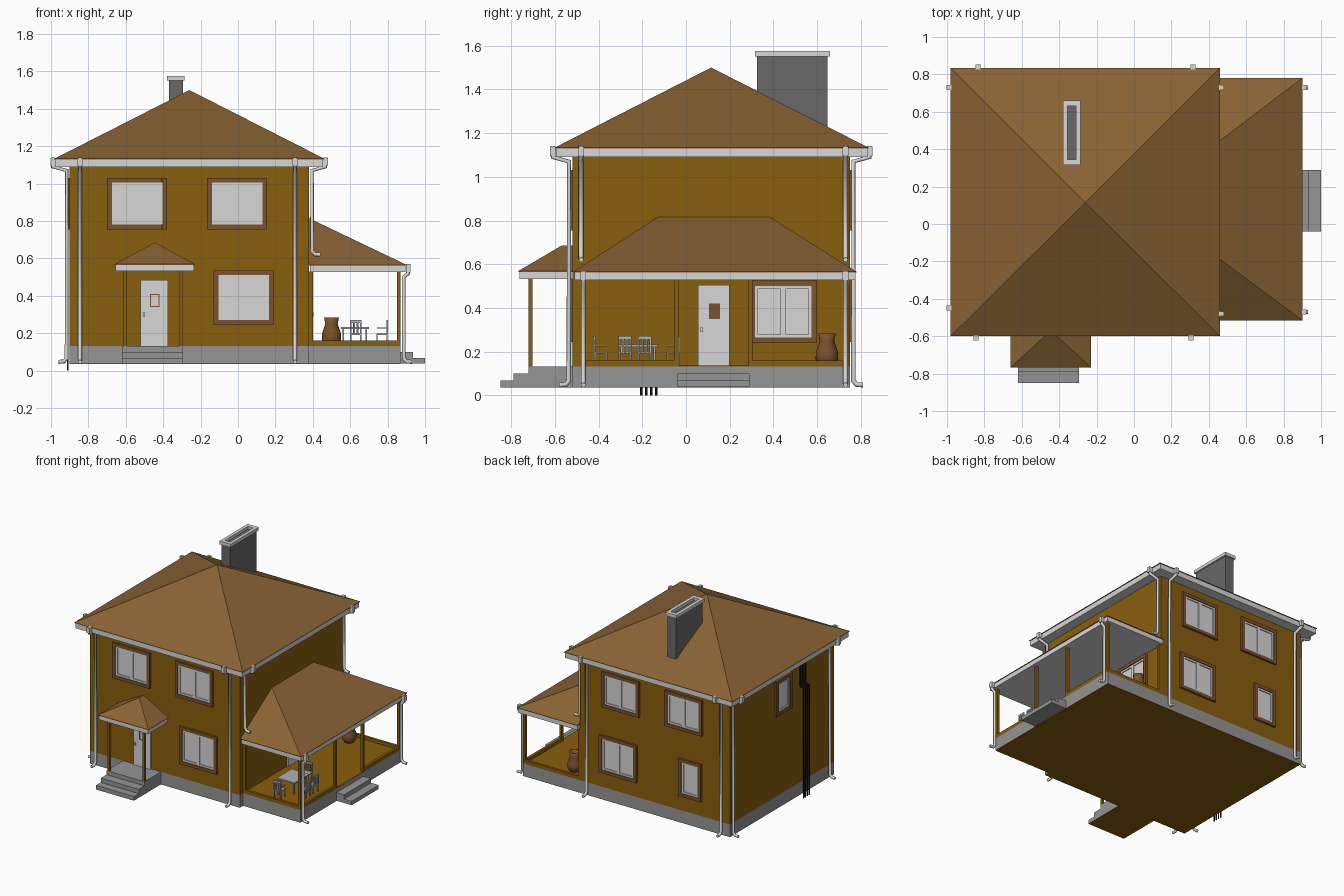
import bpy, bmesh, math
from mathutils import Vector, Matrix

if "Cube" in bpy.data.objects:
    bpy.data.objects.remove(bpy.data.objects["Cube"])


def material(name, r, g, b):
    m = bpy.data.materials.new(name)
    m.use_nodes = True
    m.diffuse_color = (r, g, b, 1)
    m.node_tree.nodes["Principled BSDF"].inputs["Base Color"].default_value = (r, g, b, 1)
    return m


OCHRE = material("ochre wall", 0.25, 0.112, 0.004)
ROOF = material("brown roof", 0.25, 0.125, 0.034)
TRIM = material("brown trim", 0.2, 0.088, 0.026)
LIGHT = material("light grey", 0.68, 0.68, 0.68)
STONE = material("stone grey", 0.3, 0.3, 0.3)
DARK = material("dark grey", 0.14, 0.14, 0.14)
BLACK = material("black", 0.01, 0.01, 0.01)
CHAIR = material("furniture grey", 0.42, 0.45, 0.48)


def finish(name, bm, mat):
    bmesh.ops.recalc_face_normals(bm, faces=bm.faces)
    me = bpy.data.meshes.new(name)
    bm.to_mesh(me)
    bm.free()
    me.materials.append(mat)
    ob = bpy.data.objects.new(name, me)
    bpy.context.collection.objects.link(ob)
    return ob


def boxes(name, mat, *specs):
    """One object from boxes given as (x0, x1, y0, y1, z0, z1)."""
    bm = bmesh.new()
    for s in specs:
        lo, hi = Vector(s[0::2]), Vector(s[1::2])
        size = Matrix.Diagonal((*(hi - lo), 1))
        bmesh.ops.create_cube(bm, size=1, matrix=Matrix.Translation((lo + hi) / 2) @ size)
    return finish(name, bm, mat)


def hull(name, mat, points):
    bm = bmesh.new()
    for p in points:
        bm.verts.new(p)
    bmesh.ops.convex_hull(bm, input=bm.verts)
    bmesh.ops.dissolve_limit(bm, angle_limit=0.01, verts=bm.verts, edges=bm.edges)
    return finish(name, bm, mat)


# House outline
X0, X1, Y0, Y1 = -0.90, 0.38, -0.52, 0.75
BASE, FLOOR, EAVE = 0.037, 0.132, 1.13
PX, PY0 = 0.87, -0.48

# Foundation, underside, walls
boxes("underside", OCHRE, (X0, PX, PY0, Y1, BASE - 0.002, BASE), (X0, X1, Y0, PY0, BASE - 0.002, BASE),
      (-0.62, -0.295, -0.85, Y0, BASE - 0.002, BASE))
boxes("foundation", STONE, (X0, X1, Y0, Y1, BASE, FLOOR), (X1, PX, PY0, Y1, BASE, FLOOR))
boxes("walls", OCHRE, (X0, X1, Y0, Y1, FLOOR, 1.095))
boxes("front_steps", STONE, (-0.62, -0.295, -0.72, Y0, BASE, FLOOR),
      (-0.62, -0.295, -0.79, -0.72, BASE, 0.1), (-0.62, -0.295, -0.85, -0.79, BASE, 0.067))
boxes("terrace_steps", STONE, (PX, 0.935, -0.04, 0.29, BASE, 0.1),
      (0.935, 1.0, -0.04, 0.29, BASE, 0.067))


# Roofs with their fascia slabs
def roof(name, x0, x1, y0, y1, z, thick, ridge):
    boxes(name + "_fascia", LIGHT, (x0 + .005, x1 - .005, y0 + .005, y1 - .005, z - thick, z))
    eaves = [(x, y, zz) for x in (x0, x1) for y in (y0, y1) for zz in (z, z + 0.004)]
    hull(name, ROOF, eaves + ridge)


roof("main_roof", -0.98, 0.46, -0.60, 0.835, EAVE, 0.04, [(-0.26, 0.115, 1.50)])
roof("terrace_roof", X1, 0.90, -0.515, 0.78, 0.562, 0.035,
     [(X1, -0.13, 0.815), (X1, 0.385, 0.815)])
roof("entry_roof", -0.66, -0.23, -0.767, Y0, 0.565, 0.033,
     [(-0.445, -0.57, 0.685), (-0.445, Y0, 0.685)])

# Chimney with a hollow cap
boxes("chimney", DARK, (-0.37, -0.295, 0.325, 0.648, 1.12, 1.552))
boxes("chimney_cap", LIGHT, (-0.38, -0.355, 0.315, 0.66, 1.55, 1.575),
      (-0.31, -0.285, 0.315, 0.66, 1.55, 1.575),
      (-0.355, -0.31, 0.315, 0.345, 1.55, 1.575), (-0.355, -0.31, 0.63, 0.66, 1.55, 1.575))

# Posts, terrace floor and low sill beams
boxes("entry_posts", OCHRE, *[(x, x + 0.018, -0.72, -0.702, FLOOR, 0.535) for x in (-0.613, -0.313)])
posts = [(0.85, y) for y in (PY0, -0.055, 0.285, 0.73)] + [(X1, PY0), (X1, 0.73)]
boxes("terrace_posts", OCHRE, *[(x, x + 0.02, y, y + 0.02, FLOOR, 0.53) for x, y in posts])
boxes("terrace_floor", OCHRE, (X1, PX, PY0, Y1, FLOOR, FLOOR + 0.004))
boxes("terrace_sills", OCHRE, (X1, PX, PY0, PY0 + 0.02, FLOOR, 0.16), (X1, PX, 0.73, Y1, FLOOR, 0.16),
      (0.85, PX, PY0, -0.04, FLOOR, 0.16), (0.85, PX, 0.29, Y1, FLOOR, 0.16))


# Wall fittings: u runs along the wall, d is the distance out from it
def on_wall(wall, u0, u1, z0, z1, d0, d1):
    if wall == "front":
        return (u0, u1, Y0 - d1, Y0 - d0, z0, z1)
    if wall == "back":
        return (u0, u1, Y1 + d0, Y1 + d1, z0, z1)
    if wall == "left":
        return (X1 + d0, X1 + d1, u0, u1, z0, z1)
    return (X0 - d1, X0 - d0, u0, u1, z0, z1)


def ring(wall, u0, u1, z0, z1, w, d):
    return [on_wall(wall, *r, -0.002, d) for r in (
        (u0, u0 + w, z0, z1), (u1 - w, u1, z0, z1),
        (u0 + w, u1 - w, z0, z0 + w), (u0 + w, u1 - w, z1 - w, z1))]


def window(name, wall, u0, u1, z0, z1):
    t = 0.025
    boxes(name + "_trim", TRIM, *ring(wall, u0, u1, z0, z1, t, 0.016))
    a, b, c, d = u0 + t, u1 - t, z0 + t, z1 - t
    frame = ring(wall, a, b, c, d, 0.014, 0.01)
    if b - a > 0.2:
        m = (a + b) / 2
        frame.append(on_wall(wall, m - 0.012, m + 0.012, c, d, 0, 0.01))
    boxes(name + "_frame", LIGHT, *frame)
    boxes(name + "_pane", LIGHT, on_wall(wall, a, b, c, d, -0.002, 0.003))


UP, LOW = (0.755, 1.03), (0.245, 0.535)
window("front_upper_right_window", "front", -0.70, -0.38, *UP)
window("front_upper_left_window", "front", -0.165, 0.155, *UP)
window("front_lower_window", "front", -0.13, 0.19, *LOW)
window("back_upper_left_window", "back", -0.13, 0.19, *UP)
window("back_upper_right_window", "back", -0.67, -0.35, *UP)
window("back_lower_window", "back", -0.11, 0.21, *LOW)
window("back_small_window", "back", -0.66, -0.47, *LOW)
window("side_upper_window", "right", 0.01, 0.20, *UP)
window("terrace_window", "left", 0.29, 0.60, 0.24, 0.525)


def door(name, wall, u0, u1, top, wu0, wu1, wz0, wz1, pane):
    boxes(name, LIGHT, on_wall(wall, u0, u1, FLOOR, top, 0, 0.012),
          on_wall(wall, u0 + 0.012, u0 + 0.022, 0.29, 0.31, 0, 0.024))
    boxes(name + "_window_trim", TRIM, *ring(wall, wu0, wu1, wz0, wz1, 0.005, 0.016))
    boxes(name + "_pane", pane, on_wall(wall, wu0, wu1, wz0, wz1, 0, 0.014))


door("front_door", "front", -0.52, -0.375, 0.485, -0.47, -0.42, 0.34, 0.41, LIGHT)
door("terrace_door", "left", 0.055, 0.20, 0.505, 0.105, 0.155, 0.35, 0.42, TRIM)


# Rain pipes
def tube(name, mat, points, radius):
    cu = bpy.data.curves.new(name, "CURVE")
    cu.dimensions, cu.bevel_depth, cu.bevel_resolution, cu.use_fill_caps = "3D", radius, 2, True
    sp = cu.splines.new("POLY")
    sp.points.add(len(points) - 1)
    for p, co in zip(sp.points, points):
        p.co = (*co, 1)
    tmp = bpy.data.objects.new(name, cu)
    me = bpy.data.meshes.new_from_object(tmp)
    bpy.data.objects.remove(tmp)
    me.materials.clear()
    me.materials.append(mat)
    me.shade_smooth()
    bpy.context.collection.objects.link(bpy.data.objects.new(name, me))


def downspout(name, x, y, nx, ny, top, out, bottom):
    path = [(out, top + 0.01), (out, top - 0.04), (0.016, top - 0.06), (0.016, bottom + 0.03),
            (0.03, bottom + 0.012), (0.06, bottom + 0.01)]
    tube(name, LIGHT, [(x + nx * d, y + ny * d, z) for d, z in path], 0.011)
    fx, fy = x + nx * out, y + ny * out
    boxes(name + "_funnel", LIGHT, (fx - .013, fx + .013, fy - .013, fy + .013, top - 0.035, top + 0.008))


for i, x in enumerate((-0.845, 0.305)):
    downspout(f"front_downspout_{i}", x, Y0, 0, -1, EAVE, 0.09, BASE)
    downspout(f"back_downspout_{i}", x + 0.01, Y1, 0, 1, EAVE, 0.09, BASE)
for i, y in enumerate((-0.45, 0.73)):
    downspout(f"right_downspout_{i}", X0, y, -1, 0, EAVE, 0.09, BASE)
    downspout(f"left_downspout_{i}", X1, y - 0.03 * (1 - i), 1, 0, EAVE, 0.087, 0.61)
    downspout(f"terrace_downspout_{i}", PX, y - 0.02 * (1 - i), 1, 0, 0.56, 0.04, BASE)

# Black service pipes on the right wall
for i in range(4):
    y = -0.205 + i * 0.023
    tube(f"service_pipe_{i}", BLACK, [(X0 - 0.01, y, 0), (X0 - 0.01, y, 0.85),
         (X0 - 0.01, y + 0.04, 0.88), (X0 - 0.01, y + 0.04, 1.04)], 0.005)

# Terracotta pot, lathed from a profile
bm = bmesh.new()
profile = [(0, 0.136), (0.035, 0.136), (0.052, 0.165), (0.05, 0.2), (0.033, 0.25), (0.04, 0.284), (0.03, 0.284), (0, 0.24)]
vs = [bm.verts.new((r, 0, z)) for r, z in profile]
es = [bm.edges.new(e) for e in zip(vs, vs[1:])]
bmesh.ops.spin(bm, geom=vs + es, axis=(0, 0, 1), cent=(0, 0, 0), angle=2 * math.pi, steps=20)
bmesh.ops.remove_doubles(bm, verts=bm.verts, dist=0.0005)
pot = finish("terrace_pot", bm, TRIM)
pot.location = (0.50, 0.645, 0)
pot.data.shade_smooth()

# Terrace table and chairs
G = FLOOR + 0.004
boxes("terrace_table", CHAIR, (0.55, 0.70, -0.31, -0.13, 0.222, 0.232),
      *[(x, x + 0.008, y, y + 0.008, G, 0.222) for x in (0.56, 0.682) for y in (-0.30, -0.148)])
for i, (x, y, turn) in enumerate([(0.77, -0.28, 0), (0.77, -0.19, 0), (0.63, -0.39, -90), (0.63, -0.06, 90)]):
    legs = [(a, a + 0.007, b, b + 0.007, 0, 0.06) for a in (-0.03, 0.023) for b in (-0.03, 0.023)]
    slats = [(0.025, 0.032, b, b + 0.008, 0.06, 0.13) for b in (-0.03, -0.012, 0.006, 0.023)]
    chair = boxes(f"terrace_chair_{i}", CHAIR, (-0.03, 0.03, -0.03, 0.03, 0.055, 0.063),
                  (0.024, 0.033, -0.03, 0.03, 0.12, 0.135), *legs, *slats,
                  *[(-0.028, 0.028, b, b + 0.006, 0.088, 0.094) for b in (-0.03, 0.024)])
    chair.location = (x, y, G)
    chair.rotation_euler.z = math.radians(turn)
